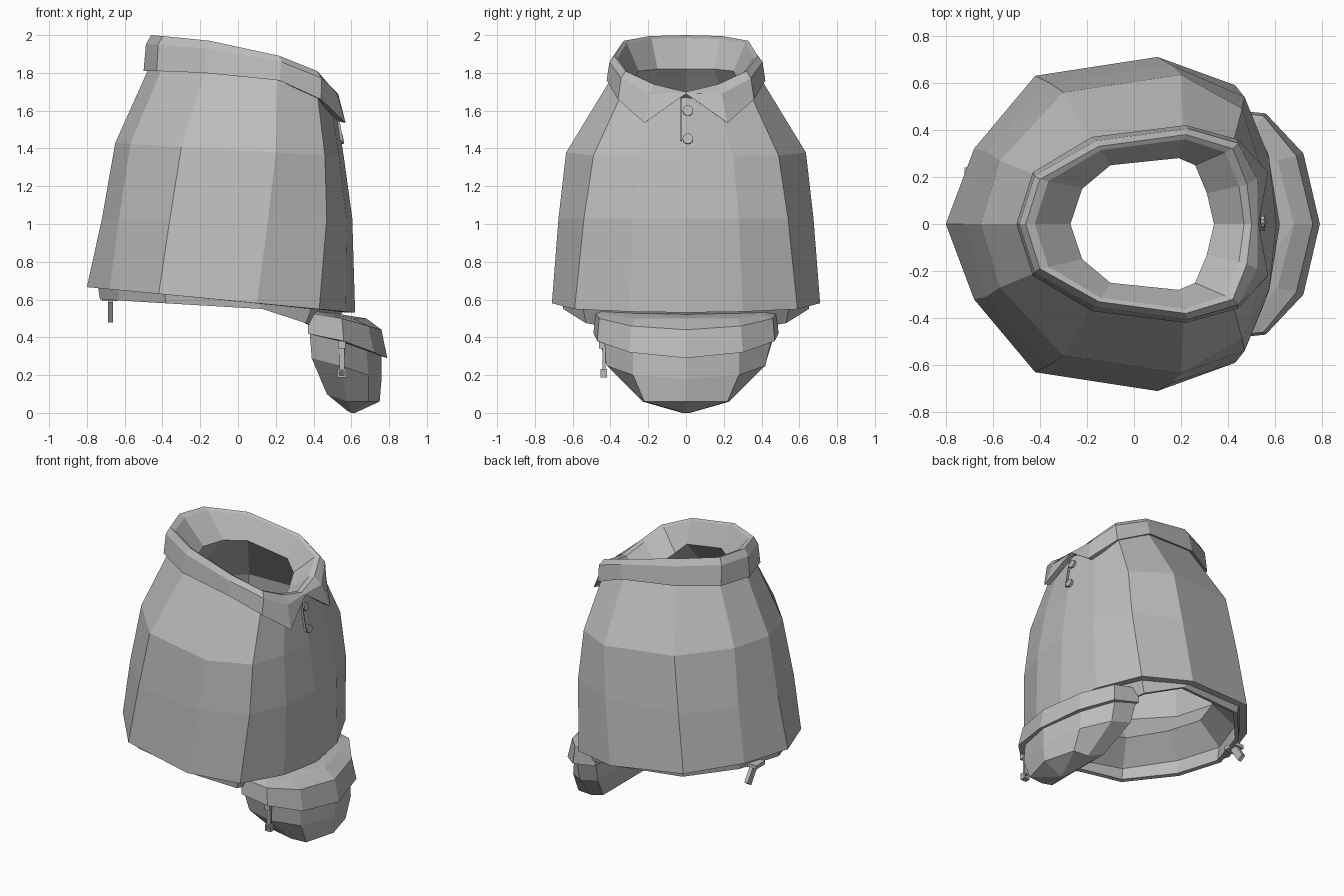
import bpy
import bmesh
from mathutils import Vector, Matrix

cube = bpy.data.objects.get("Cube")
if cube:
    bpy.data.objects.remove(cube, do_unlink=True)

# One cloth colour for everything
cloth = bpy.data.materials.new("grey_cloth")
cloth.use_nodes = True
grey = (0.5, 0.5, 0.5, 1)
cloth.diffuse_color = grey
cloth.node_tree.nodes["Principled BSDF"].inputs["Base Color"].default_value = grey


def finish(name, bm):
    mesh = bpy.data.meshes.new(name)
    bm.to_mesh(mesh)
    bm.free()
    mesh.materials.append(cloth)
    part = bpy.data.objects.new(name, mesh)
    bpy.context.collection.objects.link(part)
    return part


def full_ring(half):
    """Mirror half an outline across y = 0."""
    half = [Vector(p) for p in half]
    other = [Vector((p.x, -p.y, p.z)) for p in reversed(half) if p.y > 0]
    return half + other


def at_height(outline, height):
    return [(x, y, height(x)) for x, y in outline]


def blend(first, second, amount, lift=0.0):
    return [Vector(a).lerp(Vector(b), amount) + Vector((0, 0, lift))
            for a, b in zip(first, second)]


def inset(half, factor, lift=0.0):
    middle = Vector((-0.03, 0, 0))
    result = []
    for p in half:
        p = Vector(p)
        q = middle + (p - middle) * factor
        result.append((q.x, q.y, p.z + lift))
    return result


def loft(name, halves, caps=False, flip=False):
    """Join mirrored rings, listed from top to bottom."""
    bm = bmesh.new()
    rings = [[bm.verts.new(p) for p in full_ring(h)] for h in halves]
    for upper, lower in zip(rings, rings[1:]):
        count = len(upper)
        for i in range(count):
            j = (i + 1) % count
            quad = [upper[i], upper[j], lower[j], lower[i]]
            bm.faces.new(quad if flip else reversed(quad))
    if caps:
        bm.faces.new(rings[0])
        bm.faces.new(rings[-1])
        bmesh.ops.recalc_face_normals(bm, faces=bm.faces)
    bmesh.ops.triangulate(bm, faces=[f for f in bm.faces if len(f.verts) > 4])
    return finish(name, bm)


# Body outlines, running from the back round one side to the front
hem = at_height([(-.8, 0), (-.68, .32), (-.42, .63), (.1, .71),
                 (.43, .59), (.57, .3), (.62, 0)], lambda x: .59 - .095 * x)
waist = at_height([(-.72, 0), (-.63, .31), (-.36, .6), (.16, .675),
                   (.47, .54), (.575, .28), (.605, 0)], lambda x: 1.03)
chest = at_height([(-.65, 0), (-.57, .27), (-.3, .56), (.2, .635),
                   (.46, .49), (.535, .25), (.56, 0)], lambda x: 1.39 - .06 * x)
shoulder = [(-.47, 0, 1.83), (-.4, .2, 1.83), (-.17, .34, 1.82), (.21, .39, 1.78),
            (.42, .34, 1.69), (.49, .17, 1.65), (.51, 0, 1.67)]
lip = inset(hem, .93)
loft("shirt_body", [shoulder, chest, waist, hem, lip, inset(hem, .91, .03)])

# Collar with a raised rim, pointed front corners and a funnel neck
drop = [(-.5, 0, 1.81), (-.43, .22, 1.81), (-.18, .37, 1.8), (.22, .42, 1.76),
        (.44, .36, 1.66), (.57, .22, 1.535), (.53, 0, 1.69)]
rim = [(-.46, 0, 2), (-.4, .19, 1.995), (-.15, .33, 1.97), (.22, .38, 1.89),
       (.42, .32, 1.81), (.48, .17, 1.74), (.5, 0, 1.7)]
neck = [(-.27, 0, 1.82), (-.22, .15, 1.82), (-.1, .25, 1.81), (.19, .28, 1.75),
        (.26, .25, 1.68), (.31, .13, 1.63), (.34, 0, 1.6)]
fold = inset(blend(drop, rim, .75), 1.04)
fold[-1] = (.525, 0, 1.695)
inner_rim = blend(rim, neck, .2, .02)
loft("collar", [neck, inner_rim, rim, fold, drop, inset(drop, .93, .01)])

# Band below the hem, with a sloping inner facing that meets the lining
band = [(-.73, 0, .6), (-.63, .3, .595), (-.38, .58, .58), (.13, .65, .55),
        (.36, .53, .475), (.45, .25, .43), (.48, 0, .43)]
band_top = inset(hem, .93, .03)
facing_edge = inset(hem, .68, .18)
loft("hem_band", [band_top, band, inset(band, .96, .005),
                  inset(hem, .89, .04), facing_edge])
loft("lining", [neck, inset(chest, .97), inset(waist, .97), facing_edge],
     flip=True)

# Front pouch: overhanging flap above a tapering bag
flap_top = [(.37, .44, .55), (.5, .4, .52), (.61, .27, .5), (.68, 0, .5)]
flap_edge = [(.37, .48, .53), (.55, .46, .5), (.69, .29, .46), (.76, 0, .44)]
flap_lip = [(.37, .49, .42), (.56, .47, .38), (.72, .3, .32), (.79, 0, .29)]
bag_top = [(.38, .47, .42), (.54, .45, .38), (.68, .28, .33), (.76, 0, .3)]
bag_side = [(.39, .43, .29), (.54, .42, .25), (.69, .28, .2), (.76, 0, .18)]
bag_low = [(.47, .26, .1), (.58, .23, .06), (.69, .22, .06), (.75, 0, .06)]
bag_base = [(.58, .03, .01), (.6, .02, 0), (.61, .01, 0), (.62, 0, 0)]
loft("pouch_flap", [flap_top, flap_edge, flap_lip, bag_top], caps=True)
loft("pouch_bag", [bag_top, bag_side, bag_low, bag_base], caps=True)


def block(name, centre, size, turn=0.0, axis="Y"):
    bm = bmesh.new()
    bmesh.ops.create_cube(bm, size=1, matrix=Matrix.Diagonal((*size, 1)))
    bmesh.ops.transform(bm, verts=bm.verts, matrix=Matrix.Translation(centre)
                        @ Matrix.Rotation(turn, 4, axis))
    return finish(name, bm)


# Placket slit at the neck and two buttons beside it
block("placket_edge", (.529, -.026, 1.56), (.014, .008, .24), -.17)
for label, x, z in (("upper", .523, 1.6), ("lower", .548, 1.45)):
    bm = bmesh.new()
    place = Matrix.Translation((x, .01, z)) @ Matrix.Rotation(1.39, 4, "Y")
    bmesh.ops.create_cone(bm, cap_ends=True, segments=10, radius1=.028,
                          radius2=.028, depth=.02, matrix=place)
    finish(label + "_button", bm)

# Zip pull on the pouch: slider, strap and an open ring
zip_y = -.435
block("pouch_zip_slider", (.55, zip_y - .01, .36), (.04, .03, .04))
block("pouch_zip_strap", (.55, zip_y, .29), (.025, .015, .12))
for side in (-1, 1):
    block("pouch_zip_ring_side", (.55 + side * .017, zip_y, .21), (.01, .035, .04))
    block("pouch_zip_ring_bar", (.55, zip_y, .21 + side * .017), (.045, .035, .01))

# Angled tab hanging from the back of the band
block("back_tab_loop", (-.68, .19, .605), (.08, .1, .025))
block("back_tab", (-.675, .235, .545), (.025, .05, .13), .6, "X")
